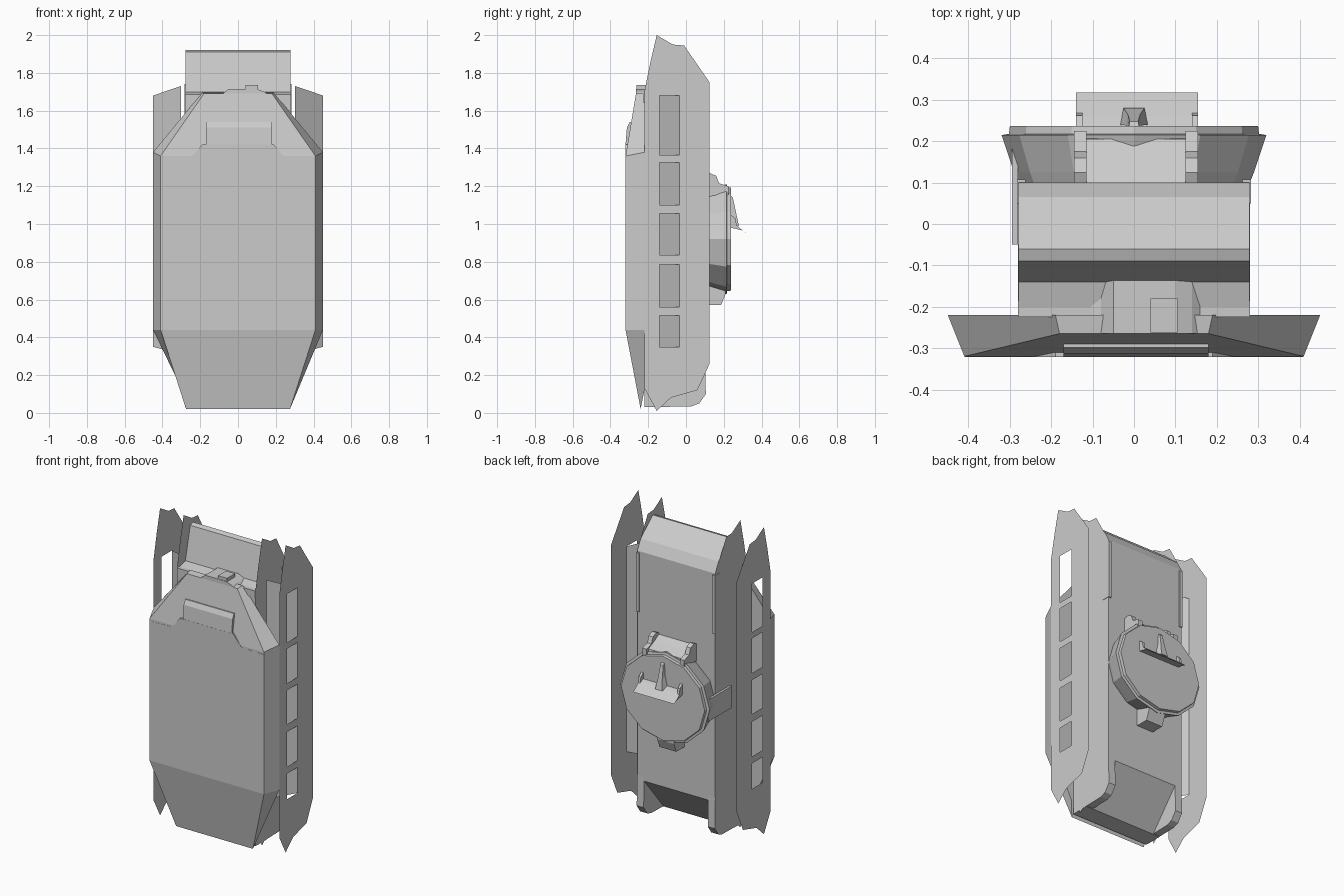
import bpy, bmesh, math
from mathutils import Matrix

if "Cube" in bpy.data.objects:
    bpy.data.objects.remove(bpy.data.objects["Cube"])

def finish(name, bm):
    bmesh.ops.recalc_face_normals(bm, faces=bm.faces)
    me = bpy.data.meshes.new(name)
    bm.to_mesh(me)
    bm.free()
    ob = bpy.data.objects.new(name, me)
    bpy.context.collection.objects.link(ob)
    return ob

def loft(name, loops, caps=True):
    """Bridge successive point loops of equal length."""
    bm = bmesh.new()
    rings = [[bm.verts.new(p) for p in lp] for lp in loops]
    n = len(rings[0])
    for a, b in zip(rings, rings[1:]):
        for i in range(n):
            j = (i + 1) % n
            bm.faces.new((a[i], a[j], b[j], b[i]))
    if caps:
        bm.faces.new(rings[0])
        bm.faces.new(rings[-1])
    return finish(name, bm)

def side_prism(name, prof, x0, x1):
    """Extrude a (y, z) profile along x."""
    return loft(name, [[(x, y, z) for y, z in prof] for x in (x0, x1)])

def front_prism(name, prof, y0, y1):
    """Extrude an (x, z) profile along y."""
    return loft(name, [[(x, y, z) for x, z in prof] for y in (y0, y1)])

def rect(a0, a1, b0, b1):
    return [(a0, b0), (a1, b0), (a1, b1), (a0, b1)]

def box(name, x0, x1, y0, y1, z0, z1):
    return side_prism(name, rect(y0, y1, z0, z1), x0, x1)

def flat_plate(name, outlines, x):
    """Thin sheet in the y-z plane; extra outlines become holes."""
    cu = bpy.data.curves.new(name, 'CURVE')
    cu.dimensions = '2D'
    cu.fill_mode = 'BOTH'
    for pts in outlines:
        sp = cu.splines.new('POLY')
        sp.points.add(len(pts) - 1)
        for p, (u, v) in zip(sp.points, pts):
            p.co = (u, v, 0, 1)
        sp.use_cyclic_u = True
    tmp = bpy.data.objects.new(name + "_outline", cu)
    bpy.context.collection.objects.link(tmp)
    dg = bpy.context.evaluated_depsgraph_get()
    me = bpy.data.meshes.new_from_object(tmp.evaluated_get(dg))
    bpy.data.objects.remove(tmp)
    me.transform(Matrix(((0, 0, 1, x), (1, 0, 0, 0), (0, 1, 0, 0), (0, 0, 0, 1))))
    ob = bpy.data.objects.new(name, me)
    bpy.context.collection.objects.link(ob)
    return ob

# Main body between the inner plates
side_prism("body", [(-.22, .03), (-.1, .03), (.1, .27), (.1, 1.75), (.065, 1.815),
                    (-.06, 1.92), (-.09, 1.91), (-.14, 1.7), (-.22, 1.68)], -.279, .279)

# Front cover: front outline lofted back to a wider rim
def mirrored(half):
    return half + [(-x, y, z) for x, y, z in reversed(half)]

front = mirrored([(.275, -.24, .02), (.41, -.32, .44), (.41, -.32, 1.36), (.18, -.265, 1.69)])
rim = mirrored([(.295, -.22, .12), (.45, -.22, .44), (.45, -.22, 1.38), (.19, -.22, 1.695)])
bm = bmesh.new()
f, r = [[bm.verts.new(p) for p in lp] for lp in (front, rim)]
for i in range(8):
    bm.faces.new((f[i], f[(i + 1) % 8], r[(i + 1) % 8], r[i]))
for i in range(3):
    bm.faces.new((f[i], f[i + 1], f[6 - i], f[7 - i]))
bm.faces.new(r)
finish("front_cover", bm)

# Raised lip and latch block at the top of the cover
front_prism("cover_lip", [(-.41, 1.345), (.41, 1.345), (.25, 1.348), (.19, 1.42),
                          (-.19, 1.42), (-.25, 1.348)], -.321, -.29)
side_prism("cover_latch", [(-.321, 1.41), (-.313, 1.51), (-.298, 1.54), (-.275, 1.54),
                           (-.275, 1.41)], -.17, .18)

# Shoulder shelf and small catch above the cover
box("shoulder", -.28, .28, -.225, -.135, 1.64, 1.685)
front_prism("shoulder_ridge", [(-.18, 1.67), (.18, 1.67), (.14, 1.70), (.10, 1.715),
                               (-.05, 1.715), (-.08, 1.69)], -.265, -.13)
box("shoulder_catch", .04, .105, -.262, -.18, 1.70, 1.735)

# Side plates: spiked outline, outer ones pierced by five windows
outer = [(-.155, 2.0), (-.07, 1.95), (-.01, 1.945), (.125, 1.75), (.125, .26), (.06, .12),
         (-.08, .08), (-.155, .01), (-.22, .13), (-.22, 1.7), (-.19, 1.85)]
inner = [(min(y, .1), z) for y, z in outer]
windows = [rect(-.14, -.035, a, b) for a, b in
           ((1.365, 1.68), (1.10, 1.325), (.835, 1.055), (.56, .785), (.35, .515))]

for s, side in ((1, "right"), (-1, "left")):
    flat_plate(side + "_outer_plate", [outer] + windows, s * .45)
    flat_plate(side + "_inner_plate", [inner], s * .281)
    # Slanted screen joining the window edges to the body
    bm = bmesh.new()
    bm.faces.new([bm.verts.new(p) for p in (
        (s * .45, -.035, .35), (s * .303, -.14, .31), (s * .303, -.14, 1.73), (s * .45, -.035, 1.68))])
    finish(side + "_screen", bm)
    # Foot cheek under the body and guard strip on its rear corner
    side_prism(side + "_foot", [(-.2, .03), (.03, .035), (.07, .05), (.105, .1), (.1, .3), (-.2, .3)],
               s * .23, s * .28)
    box(side + "_rear_strip", s * .262, s * .283, .05, .107, 1.36, 1.74)

# Round rear housing: twelve-sided flared drum with a stepped face
CZ = .92
def ring(y, rad):
    return [(rad * math.cos(t), y, CZ + .91 * rad * math.sin(t))
            for t in (math.radians(30 * k) for k in range(12))]
loft("rear_drum", [ring(.1, .28), ring(.125, .29), ring(.215, .32), ring(.218, .302), ring(.237, .30)])

# Clamp over the drum: bridge and two prongs
side_prism("drum_clamp", [(.1, 1.12), (.1, 1.25), (.14, 1.225), (.205, 1.195), (.215, 1.12)], -.14, .15)
for name, x in (("clamp_prong_left", -.145), ("clamp_prong_right", .125)):
    side_prism(name, [(.1, 1.15), (.1, 1.26), (.125, 1.27), (.16, 1.255), (.175, 1.215), (.225, 1.2),
                      (.225, 1.15)], x, x + .03)
side_prism("drum_foot", [(.1, .57), (.185, .57), (.21, .63), (.21, .68), (.1, .68)], -.06, .06)
box("side_tab", -.295, -.28, -.05, .19, .83, .97)

# Handle: tilted shelf with end walls and a pointed lever
side_prism("handle_shelf", [(.235, 1.01), (.26, 1.0), (.318, .95), (.30, .965), (.262, .975), (.235, .98)],
           -.14, .155)
for name, x in (("handle_end_left", -.14), ("handle_end_right", .14)):
    side_prism(name, [(.235, 1.05), (.262, 1.03), (.27, .98), (.235, .98)], x, x + .015)
loft("lever", [[(-.035, .24, 1.0), (.035, .24, 1.0), (.025, .28, .99), (-.025, .28, .99)],
               [(-.018, .238, 1.07), (.018, .238, 1.07), (.015, .265, 1.06), (-.015, .265, 1.06)],
               [(-.012, .237, 1.15), (.012, .237, 1.15), (.01, .248, 1.14), (-.01, .248, 1.14)]])
